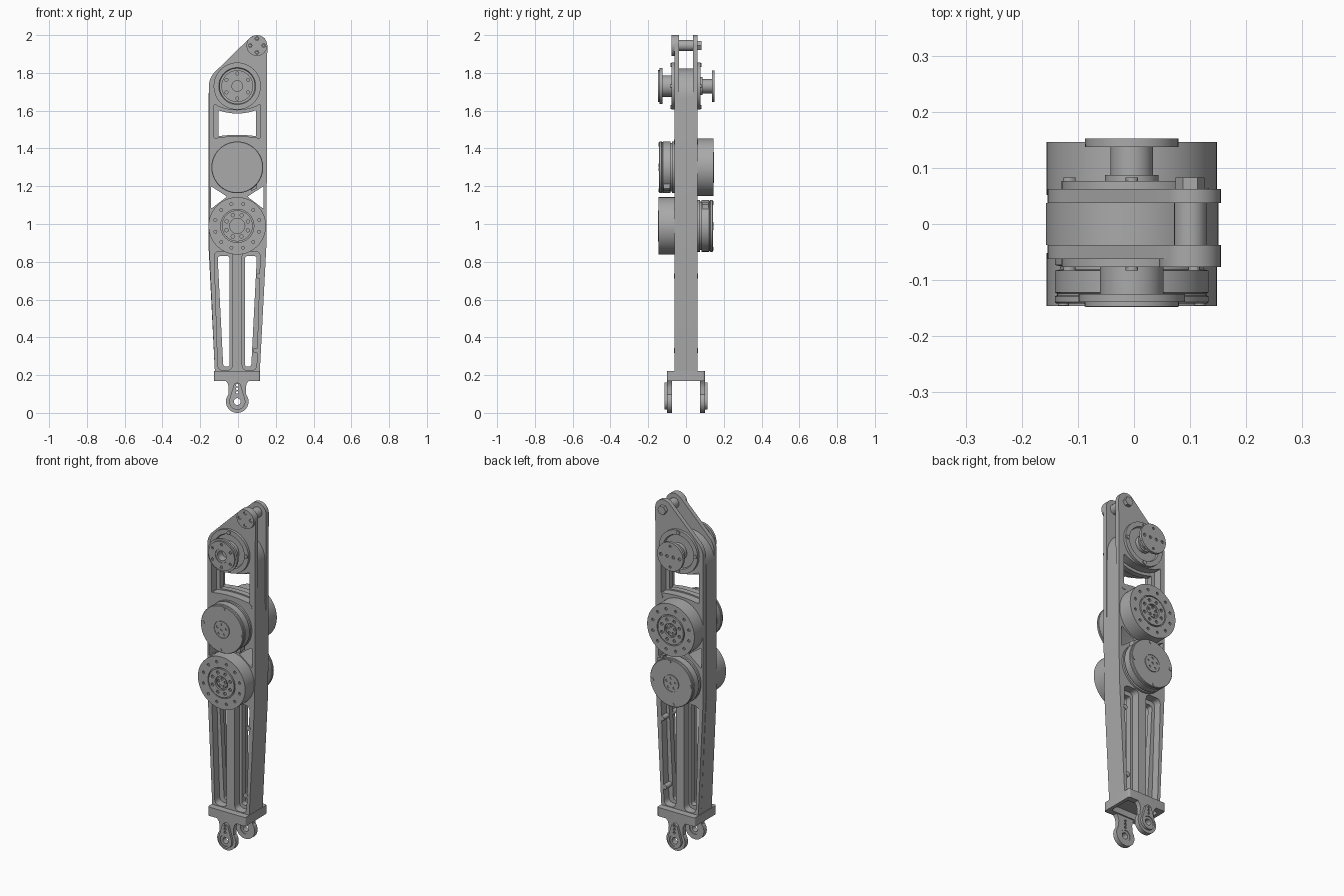
import bpy, bmesh
from math import sin, cos, pi, radians, sqrt
from mathutils import Matrix, Vector

if "Cube" in bpy.data.objects:
    bpy.data.objects.remove(bpy.data.objects["Cube"])

grey = bpy.data.materials.new("machined_grey")
grey.use_nodes = True
grey.diffuse_color = (0.4, 0.4, 0.4, 1)
grey.node_tree.nodes["Principled BSDF"].inputs["Base Color"].default_value = (0.4, 0.4, 0.4, 1)

CX = -0.004                      # centre line of the limb
HALF = 0.062                     # half depth of the frame
JOINT, UPPER, LOWER = 1.73, 1.3, 0.99   # heights of the three axes
EYE = (0.1, 1.945)


def finish(name, mesh):
    bm = bmesh.new()
    bm.from_mesh(mesh)
    bmesh.ops.remove_doubles(bm, verts=bm.verts, dist=1e-5)
    bmesh.ops.recalc_face_normals(bm, faces=bm.faces)
    bm.to_mesh(mesh)
    bm.free()
    mesh.materials.clear()
    mesh.materials.append(grey)
    obj = bpy.data.objects.new(name, mesh)
    bpy.context.collection.objects.link(obj)
    bpy.ops.object.select_all(action='DESELECT')
    obj.select_set(True)
    bpy.context.view_layer.objects.active = obj
    bpy.ops.object.shade_smooth_by_angle(angle=radians(30))
    return obj


def arc(x, z, r, a0=0, a1=360, n=24):
    full = abs(a1 - a0) == 360
    steps = n if full else n + 1
    return [(x + r * cos(radians(a0 + (a1 - a0) * i / n)),
             z + r * sin(radians(a0 + (a1 - a0) * i / n))) for i in range(steps)]


def ring(x, z, r, count, size, start=0):
    """Small circles evenly spaced around a centre."""
    return [arc(*p, size, n=10) for p in arc(x, z, r, start, start + 360, count)]


def rounded(pts, r, n=5):
    """Round the corners of a polygon."""
    out = []
    for i, p in enumerate(pts):
        p = Vector(p)
        a, b = Vector(pts[i - 1]) - p, Vector(pts[(i + 1) % len(pts)]) - p
        start, end = p + a.normalized() * r, p + b.normalized() * r
        for k in range(n + 1):
            t = k / n
            out.append(tuple(start * (1 - t) ** 2 + p * 2 * t * (1 - t) + end * t * t))
    return out


def flip(pts):
    return [(2 * CX - x, z) for x, z in pts]


def panel(name, loops, d0, d1, flat=False):
    """Extrude an outline with holes along y (or along z if flat)."""
    curve = bpy.data.curves.new(name, 'CURVE')
    curve.dimensions = '2D'
    curve.fill_mode = 'BOTH'
    curve.extrude = abs(d1 - d0) / 2
    for loop in loops:
        s = curve.splines.new('POLY')
        s.points.add(len(loop) - 1)
        for pt, (x, z) in zip(s.points, loop):
            pt.co = (x, z, 0, 1)
        s.use_cyclic_u = True
    tmp = bpy.data.objects.new("outline", curve)
    mesh = bpy.data.meshes.new_from_object(tmp)
    bpy.data.objects.remove(tmp)
    mid = (d0 + d1) / 2
    if flat:
        mesh.transform(Matrix.Translation((0, 0, mid)))
    else:
        mesh.transform(Matrix.Translation((0, mid, 0)) @ Matrix.Rotation(pi / 2, 4, 'X'))
    return finish(name, mesh)


def lathe(name, x, z, side, profile, n=48):
    """Turn (radius, depth) steps about the y axis; side is -1 front, 1 back."""
    bm = bmesh.new()
    verts = [bm.verts.new((x + r, side * d, z)) for r, d in profile]
    edges = [bm.edges.new(pair) for pair in zip(verts, verts[1:])]
    bmesh.ops.spin(bm, geom=verts + edges, cent=(x, 0, z), axis=(0, 1, 0),
                   angle=2 * pi, steps=n)
    bmesh.ops.remove_doubles(bm, verts=bm.verts, dist=1e-5)
    mesh = bpy.data.meshes.new(name)
    bm.to_mesh(mesh)
    bm.free()
    return finish(name, mesh)


def pin(name, x, z, r, y0, y1, n=20):
    return lathe(name, x, z, 1, [(0, y0), (r, y0), (r, y1), (0, y1)], n)


# Frame outlines: cheek plates reach the top eye, the core stops below it
lower_edge = [(-0.122, 0.21), (0.115, 0.21), (0.151, 0.9)]
cheek = lower_edge + arc(*EYE, 0.055, 0, 135, 14) \
    + arc(-0.05, JOINT, 0.104, 135, 180, 8) + [(-0.154, 0.9)]
core = lower_edge + arc(CX, 1.67, 0.153, 0, 180, 32) + [(-0.157, 0.9)]


def window(half, r_top, r_low):
    """Opening between the joint ring and the upper motor."""
    xs = [half * (i / 6 - 1) for i in range(13)]
    top = [(CX + x, JOINT - sqrt(r_top ** 2 - (x * 0.7) ** 2)) for x in xs]
    low = [(CX + x, UPPER + sqrt(r_low ** 2 - (x * 0.5) ** 2)) for x in reversed(xs)]
    return rounded(top + low, 0.006, 3)


def openings(pocket):
    if pocket:
        slot = rounded([(0.022, 0.225), (0.098, 0.225), (0.118, 0.855), (0.022, 0.855)], 0.03)
        win = window(0.122, 0.128, 0.165)
    else:
        slot = rounded([(0.036, 0.245), (0.07, 0.245), (0.1, 0.83), (0.036, 0.83)], 0.016)
        win = window(0.1, 0.145, 0.172)
    gusset = rounded([(0.05, 1.145), (0.135, 1.08), (0.135, 1.2)], 0.008)
    return [win, slot, flip(slot), gusset, flip(gusset)]


for side, label in ((-1, "front"), (1, "back")):
    panel(label + "_cheek_plate", [cheek] + openings(True), side * 0.037, side * HALF)
    panel(label + "_core_flange", [core] + openings(True), side * 0.016, side * 0.037)
panel("core_web", [core] + openings(False), -0.016, 0.016)

# Cross bosses inside the frame
for x, z in ((0.11, 0.725), (0.093, 0.33), (0.12, 1.435)):
    pin("cross_boss", x, z, 0.014, -HALF - 0.002, HALF + 0.002, 14)

# Top eye with cross pin, front cap and rear bolt head
pin("eye_pin", *EYE, 0.029, -0.04, 0.04)
panel("eye_cap", [arc(*EYE, 0.055, n=32)] + ring(*EYE, 0.036, 4, 0.01, 0), -0.077, -HALF)
for x, z in arc(*EYE, 0.036, 0, 360, 4):
    pin("eye_screw", x, z, 0.008, -0.073, -HALF, 10)
pin("eye_bolt_head", *EYE, 0.026, HALF, 0.083, 6)

# Upper joint: bearing rings, hubs and output flanges
for side, label in ((-1, "front"), (1, "back")):
    lathe(label + "_bearing_ring", CX, JOINT, side,
          [(0.125, HALF - 0.01), (0.125, 0.077), (0.098, 0.077), (0.094, 0.066), (0, 0.066)])
    for x, z in arc(CX, JOINT, 0.111, 0, 360, 4):
        lathe("bearing_screw", x, z, side, [(0.011, 0.07), (0.011, 0.083), (0, 0.083)], 12)
lathe("front_hub", CX, JOINT, -1,
      [(0.057, 0.06), (0.057, 0.125), (0.095, 0.125), (0.095, 0.139), (0.04, 0.139)])
panel("front_hub_face", [arc(CX, JOINT, 0.084, n=40), arc(CX, JOINT, 0.04)]
      + ring(CX, JOINT, 0.066, 6, 0.008, 30), -0.147, -0.138)
lathe("front_hub_bore", CX, JOINT, -1,
      [(0.04, 0.147), (0.04, 0.143), (0.028, 0.143), (0.028, 0.1), (0, 0.1)], 32)
lathe("back_hub", CX, JOINT, 1,
      [(0.048, 0.06), (0.048, 0.087), (0.038, 0.087), (0.038, 0.137), (0.083, 0.137),
       (0.083, 0.143), (0, 0.143)])
panel("back_hub_face", [arc(CX, JOINT, 0.083, n=40)]
      + [arc(CX + dx, JOINT, 0.009, n=10) for dx in (-0.06, -0.02, 0.02, 0.06)]
      + [arc(CX, JOINT + dz, 0.007, n=10) for dz in (-0.06, 0.06)], 0.143, 0.152)


def drum(z, side):
    """Output side of a motor, with bolt circles."""
    lathe("motor_drum", CX, z, side, [(0.152, HALF - 0.01), (0.152, 0.137), (0, 0.137)], 64)
    panel("drum_bolt_ring", [arc(CX, z, 0.152, n=64), arc(CX, z, 0.088, n=40)]
          + ring(CX, z, 0.12, 12, 0.008, 15), side * 0.137, side * 0.146)
    panel("output_plate", [arc(CX, z, 0.082, n=40), arc(CX, z, 0.04)]
          + ring(CX, z, 0.061, 8, 0.009, 22), side * 0.137, side * 0.148)
    panel("output_core", [arc(CX, z, 0.033)] + ring(CX, z, 0.022, 5, 0.007, 90),
          side * 0.137, side * 0.143)


def cover(z, side):
    """Closed side of a motor, with a stepped neck and rim screws."""
    lathe("motor_cover", CX, z, side,
          [(0.137, HALF - 0.01), (0.137, 0.073), (0.128, 0.075), (0.128, 0.081),
           (0.137, 0.083), (0.137, 0.122), (0.133, 0.124), (0.133, 0.127), (0.137, 0.129),
           (0.137, 0.139), (0.134, 0.142), (0.05, 0.142), (0.05, 0.138), (0, 0.138)], 64)
    panel("cover_centre", [arc(CX, z, 0.047, n=32)] + ring(CX, z, 0.03, 5, 0.007, 90)
          + [arc(CX, z, 0.008, n=10)], side * 0.137, side * 0.143)
    for x, zz in arc(CX, z, 0.122, 85, 445, 4):
        lathe("cover_screw", x, zz, side, [(0.01, 0.14), (0.01, 0.145), (0, 0.145)], 12)
    # Cable socket on the rim, towards the neighbouring motor
    s = 1 if z < UPPER else -1
    panel("cable_socket", [[(0.07, z + s * 0.08), (0.1, z + s * 0.08),
                            (0.1, z + s * 0.112), (0.07, z + s * 0.125)]],
          side * 0.085, side * 0.118)


cover(UPPER, -1)
drum(UPPER, 1)
drum(LOWER, -1)
cover(LOWER, 1)

# Foot block, hollow underneath
base = rounded([(-0.126, -0.1), (0.117, -0.1), (0.117, 0.1), (-0.126, 0.1)], 0.012)
cavity = rounded([(-0.105, -0.066), (0.097, -0.066), (0.097, 0.066), (-0.105, 0.066)], 0.015)
panel("foot_skirt", [base, cavity], 0.17, 0.205, flat=True)
panel("foot_top", [base], 0.205, 0.221, flat=True)

# Ankle ears with raised bearing housings
half_ear = [(CX + 0.062, 0.172), (CX + 0.05, 0.155), (CX + 0.045, 0.135), (CX + 0.046, 0.115)]
ear = half_ear + arc(CX, 0.06, 0.06, 40, -220, 36) + flip(half_ear)[::-1]
housing = arc(CX, 0.06, 0.043, 165, 375, 28) + arc(CX, 0.14, 0.02, 15, 165, 12)
bore = arc(CX, 0.06, 0.032)
oil_holes = [arc(CX, z, 0.007, n=10) for z in (0.108, 0.127, 0.146)]
for side, label in ((-1, "front"), (1, "back")):
    panel(label + "_ear", [ear, bore] + oil_holes, side * 0.073, side * 0.1)
    panel(label + "_bearing_housing", [housing, bore] + oil_holes, side * 0.1, side * 0.114)
    panel(label + "_bearing", [bore, arc(CX, 0.06, 0.018)], side * 0.077, side * 0.109)
